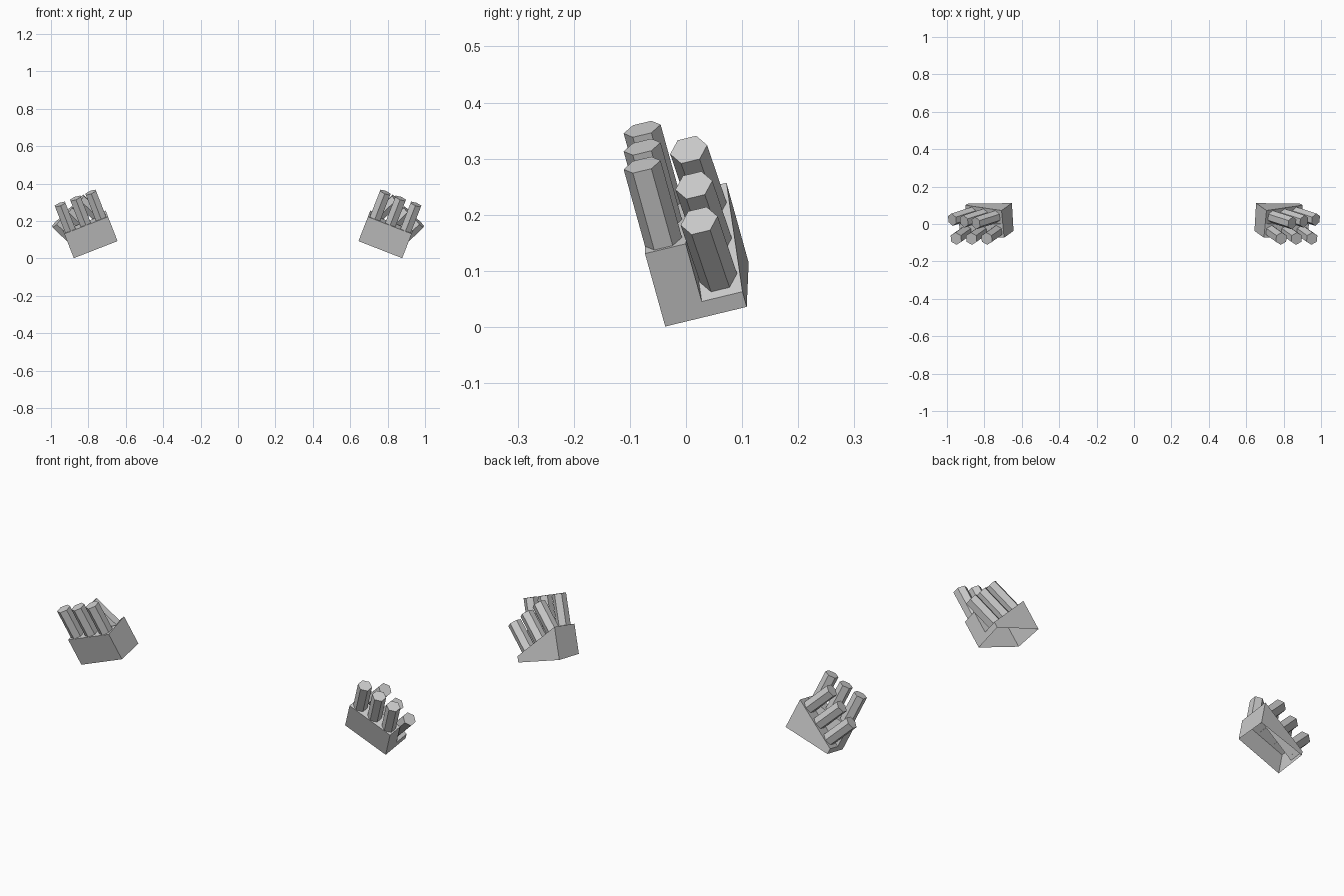
import bpy, bmesh, math
from mathutils import Vector

if "Cube" in bpy.data.objects:
    bpy.data.objects.remove(bpy.data.objects["Cube"])

# Tilted local frame of the right-hand launcher: u outward, v up, w back
roll, pitch = math.radians(21.3), math.radians(14.5)
U = Vector((math.cos(roll), 0, -math.sin(roll)))
N = Vector((math.sin(roll), 0, math.cos(roll)))
Y = Vector((0, 1, 0))
V = N * math.cos(pitch) - Y * math.sin(pitch)
W = Y * math.cos(pitch) + N * math.sin(pitch)
O = Vector((0.644, -0.037, 0.092))
L, H, D, M, LOW = 0.251, 0.144, 0.15, 0.075, 0.03


def pt(u, v, w):
    return O + U * u + V * v + W * w


def finish(name, bm):
    bmesh.ops.recalc_face_normals(bm, faces=bm.faces)
    me = bpy.data.meshes.new(name)
    bm.to_mesh(me)
    bm.free()
    ob = bpy.data.objects.new(name, me)
    bpy.context.collection.objects.link(ob)
    ob.modifiers.new("mirror", 'MIRROR').use_mirror_merge = False
    return ob


def tube(name, base, axis, length=0.154, r=0.034):
    """Six-sided tube with two corners pointing along W."""
    side = axis.cross(W).normalized()
    bm = bmesh.new()
    rings = []
    for d in (-0.002, length - 0.002):
        rings.append([bm.verts.new(base + axis * d
                                   + W * (r * math.cos(k * math.pi / 3))
                                   + side * (r * math.sin(k * math.pi / 3)))
                      for k in range(6)])
    a, b = rings
    bm.faces.new(a[::-1])
    bm.faces.new(b)
    for k in range(6):
        j = (k + 1) % 6
        bm.faces.new((a[k], a[j], b[j], b[k]))
    finish(name, bm)


# Base housing: flat front half, sloped rear half, open underneath
bm = bmesh.new()
c = [bm.verts.new(pt(*p)) for p in (
    (0, 0, 0), (L, 0, 0), (L, H, 0), (0, H, 0),         # front wall
    (0, H, M), (L, H, M), (L, LOW, M),                  # middle step
    (0, H, D), (L, LOW, D), (L, 0, D), (0, -0.014, D))]  # rear wall
for f in ((0, 1, 2, 3), (3, 2, 5, 4), (4, 5, 6), (4, 6, 8, 7),
          (7, 8, 9, 10), (0, 3, 4, 7, 10), (1, 9, 8, 6, 5, 2)):
    bm.faces.new([c[i] for i in f])
finish("housing", bm)

# Front row stands on the flat top, rear row on the slope
slope = (U * L + V * (LOW - H)).normalized()
normal = W.cross(slope).normalized()
if normal.z < 0:
    normal.negate()
for i in range(3):
    tube(f"front_tube_{i + 1}", pt(0.039 + 0.088 * i, H, 0.034), V)
    tube(f"rear_tube_{i + 1}", pt(0, H, 0.111) + slope * (0.048 + 0.09 * i), normal)
